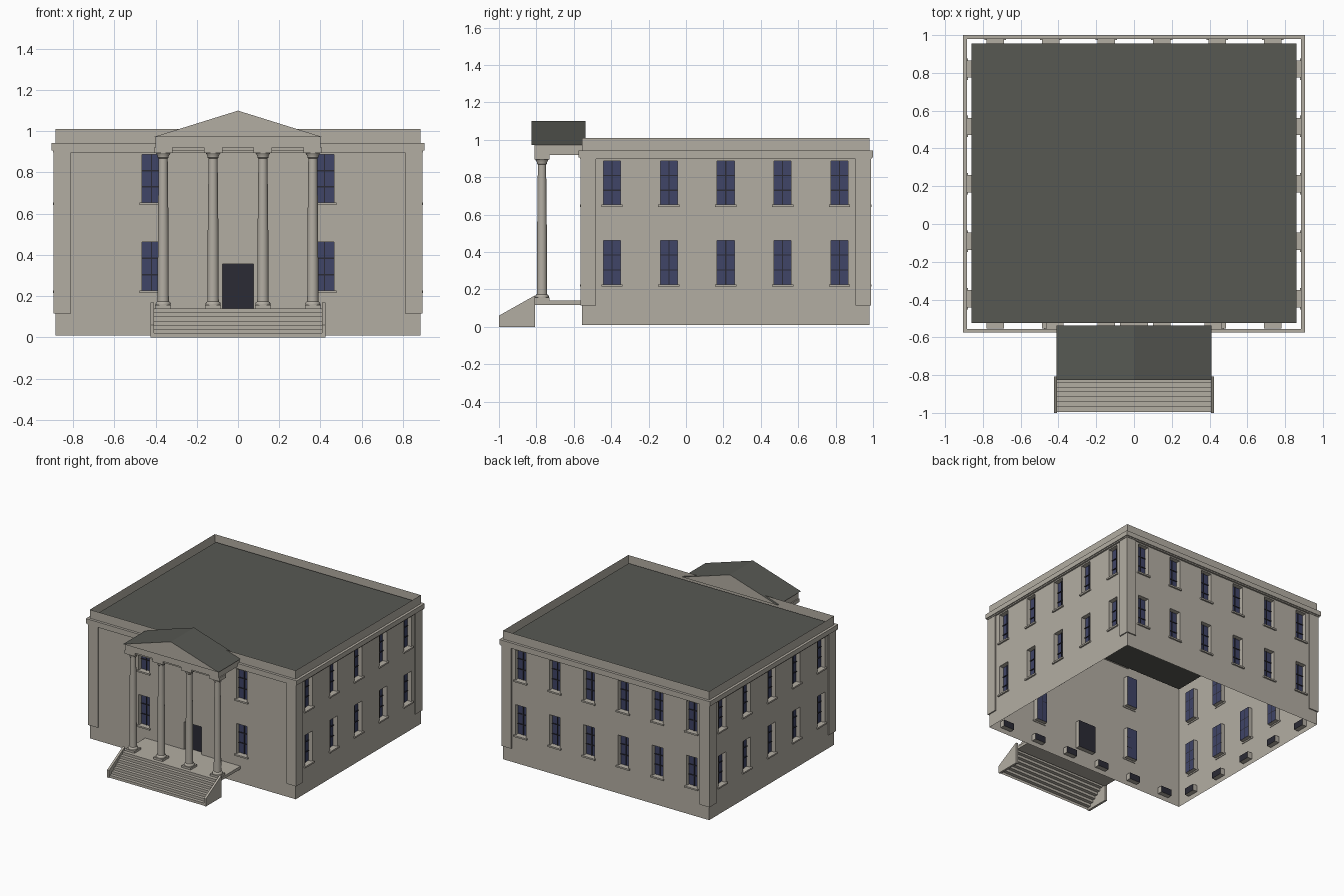
import bpy, bmesh, math
from mathutils import Matrix, Vector

cube = bpy.data.objects.get("Cube")
if cube:
    bpy.data.objects.remove(cube, do_unlink=True)


def material(name, r, g, b):
    m = bpy.data.materials.new(name)
    m.use_nodes = True
    m.diffuse_color = (r, g, b, 1)
    m.node_tree.nodes["Principled BSDF"].inputs["Base Color"].default_value = (r, g, b, 1)
    return m


STONE = material("pale stone", 0.45, 0.42, 0.365)
ROOF = material("dark roof", 0.095, 0.098, 0.086)
GLASS = material("blue glass", 0.05, 0.058, 0.135)
DARK = material("dark door", 0.024, 0.024, 0.036)


def finish(name, bm, mats, matrix=Matrix(), smooth=False):
    mesh = bpy.data.meshes.new(name)
    bm.to_mesh(mesh)
    bm.free()
    for m in mats:
        mesh.materials.append(m)
    ob = bpy.data.objects.new(name, mesh)
    ob.matrix_world = matrix
    bpy.context.collection.objects.link(ob)
    if smooth:
        bpy.ops.object.select_all(action="DESELECT")
        ob.select_set(True)
        bpy.context.view_layer.objects.active = ob
        bpy.ops.object.shade_smooth_by_angle(angle=math.radians(35))
    return ob


def box(bm, x0, x1, y0, y1, z0, z1):
    centre = Vector((x0 + x1, y0 + y1, z0 + z1)) / 2
    size = Matrix.Diagonal((abs(x1 - x0), abs(y1 - y0), abs(z1 - z0), 1))
    return bmesh.ops.create_cube(bm, size=1, matrix=Matrix.Translation(centre) @ size)["verts"]


def quad(bm, points, mat=0):
    f = bm.faces.new([bm.verts.new(p) for p in points])
    f.material_index = mat


def extrude_profile(bm, profile, axis_points):
    # Closed prism between two placements of the same outline
    a, b = [[bm.verts.new(place(*p)) for p in profile] for place in axis_points]
    faces = [bm.faces.new(a), bm.faces.new(b[::-1])]
    for i in range(len(a)):
        j = (i + 1) % len(a)
        faces.append(bm.faces.new((a[i], b[i], b[j], a[j])))
    bmesh.ops.recalc_face_normals(bm, faces=faces)
    return faces


# Main block dimensions
HALF_X, HALF_Y, MID_Y = 0.885, 0.7675, 0.2125
BOTTOM, PLINTH_TOP, TOP = 0.01, 0.115, 1.01
DEPTH = 0.035
ROWS = [(0.225, 0.463), (0.652, 0.887)]
WIN = 0.046


def facade(side, turn, a, b, columns, vents, door=False):
    """One wall, built facing -y and turned into place."""
    place = Matrix.Translation((0, MID_Y, 0)) @ Matrix.Rotation(turn, 4, "Z")
    windows = [(c - WIN, c + WIN, z0, z1) for c in columns for z0, z1 in ROWS]
    holes = [(w, 1) for w in windows]
    if door:
        holes.append(((-0.075, 0.075, 0.14, 0.355), 2))

    # Wall sheet with recessed openings
    bm = bmesh.new()
    us = sorted({-a, a} | {u for h, _ in holes for u in h[:2]})
    zs = sorted({BOTTOM, PLINTH_TOP, TOP} | {z for h, _ in holes for z in h[2:]})
    for u0, u1 in zip(us, us[1:]):
        for z0, z1 in zip(zs, zs[1:]):
            u, z = (u0 + u1) / 2, (z0 + z1) / 2
            if not any(h[0] < u < h[1] and h[2] < z < h[3] for h, _ in holes):
                quad(bm, [(u0, -b, z0), (u1, -b, z0), (u1, -b, z1), (u0, -b, z1)])
    for (u0, u1, z0, z1), mat in holes:
        rim = [(u0, z0), (u1, z0), (u1, z1), (u0, z1)]
        back = -b + DEPTH
        quad(bm, [(u, back, z) for u, z in rim], mat)
        for (ua, za), (ub, zb) in zip(rim, rim[1:] + rim[:1]):
            quad(bm, [(ua, -b, za), (ub, -b, zb), (ub, back, zb), (ua, back, za)])
    bmesh.ops.remove_doubles(bm, verts=bm.verts, dist=1e-5)
    finish(side + "_wall", bm, [STONE, GLASS, DARK], place)

    # Window bars: one upright, two crossbars
    bm = bmesh.new()
    y0, y1 = -b + DEPTH - 0.006, -b + DEPTH
    for u0, u1, z0, z1 in windows:
        u = (u0 + u1) / 2
        box(bm, u - 0.003, u + 0.003, y0, y1, z0, z1)
        for k in (1, 2):
            z = z0 + (z1 - z0) * k / 3
            box(bm, u0, u1, y0, y1, z - 0.003, z + 0.003)
    finish(side + "_window_bars", bm, [DARK], place)

    # Sills
    bm = bmesh.new()
    for u0, u1, z0, z1 in windows:
        box(bm, u0 - 0.011, u1 + 0.011, -b - 0.012, -b + 0.005, z0 - 0.01, z0 + 0.002)
    finish(side + "_sills", bm, [STONE], place)

    # Corner pilasters and cornice
    bm = bmesh.new()
    for s in (-1, 1):
        box(bm, s * (a - 0.075), s * (a + 0.009), -b - 0.009, -b, PLINTH_TOP, 0.905)
    finish(side + "_pilasters", bm, [STONE], place)
    bm = bmesh.new()
    box(bm, -a - 0.02, a + 0.02, -b - 0.02, -b, 0.906, 0.943)
    box(bm, -a - 0.013, a + 0.013, -b - 0.013, -b, 0.897, 0.906)
    finish(side + "_cornice", bm, [STONE], place)

    # Basement window boxes behind the plinth
    bm = bmesh.new()
    for u in vents:
        box(bm, u - WIN, u + WIN, -b + 0.002, -b + 0.04, 0.045, 0.095)
    bm.normal_update()
    for f in bm.faces:
        f.material_index = 1 if f.normal.y > 0.5 else 0
    finish(side + "_basement_windows", bm, [STONE, DARK], place)


long_bays = [s * u for s in (-1, 1) for u in (0.147, 0.441, 0.735)]
side_bays = [0.304 * k for k in range(-2, 3)]
facade("front", 0, HALF_X, HALF_Y, (-0.42, 0.42), long_bays, door=True)
facade("left", math.pi / 2, HALF_Y, HALF_X, side_bays, side_bays)
facade("back", math.pi, HALF_X, HALF_Y, long_bays, long_bays)
facade("right", -math.pi / 2, HALF_Y, HALF_X, side_bays, side_bays)

# Flat main roof
bm = bmesh.new()
box(bm, -0.86, 0.86, -0.525, 0.955, 0.958, 0.964)
finish("main_roof", bm, [ROOF])

# Portico floor
bm = bmesh.new()
box(bm, -0.41, 0.41, -0.815, -0.555, 0.118, 0.14)
finish("portico_floor", bm, [STONE])

# Columns: turned shaft with square plinth and cap
PROFILE = [(0.036, 0.155), (0.037, 0.163), (0.034, 0.17), (0.028, 0.174), (0.027, 0.2),
           (0.026, 0.5), (0.022, 0.868), (0.027, 0.872), (0.027, 0.88), (0.036, 0.895)]
COLUMN_Y, SIDES = -0.77, 16
for n, x in enumerate((-0.363, -0.121, 0.121, 0.363), 1):
    bm = bmesh.new()
    rings = []
    for r, z in PROFILE:
        angles = [2 * math.pi * k / SIDES for k in range(SIDES)]
        rings.append([bm.verts.new((r * math.cos(t), r * math.sin(t), z)) for t in angles])
    for low, high in zip(rings, rings[1:]):
        for k in range(SIDES):
            j = (k + 1) % SIDES
            bm.faces.new((low[k], low[j], high[j], high[k]))
    box(bm, -0.039, 0.039, -0.039, 0.039, 0.14, 0.156)
    box(bm, -0.045, 0.045, -0.04, 0.04, 0.894, 0.921)
    finish(f"column_{n}", bm, [STONE], Matrix.Translation((x, COLUMN_Y, 0)), smooth=True)

# Entablature with lowered beams between the columns
bm = bmesh.new()
box(bm, -0.4, 0.4, -0.81, -0.555, 0.92, 0.974)
for x in (-0.242, 0, 0.242):
    box(bm, x - 0.082, x + 0.082, -0.8, -0.74, 0.906, 0.922)
finish("entablature", bm, [STONE])

# Pediment with dark slopes
bm = bmesh.new()
extrude_profile(bm, [(-0.41, 0.972), (0.41, 0.972), (0, 1.1)],
                [lambda x, z: (x, -0.825, z), lambda x, z: (x, -0.538, z)])
for f in bm.faces:
    f.material_index = 1 if f.normal.z > 0.5 else 0
finish("pediment", bm, [STONE, ROOF])

# Open flight of steps
STEPS, FRONT, REAR = 7, -0.995, -0.812
bm = bmesh.new()
run, rise = (REAR - FRONT) / STEPS, 0.14 / STEPS
for k in range(STEPS):
    y, z = FRONT + run * k, rise * k
    for (ya, za), (yb, zb) in (((y, z), (y, z + rise)), ((y, z + rise), (y + run, z + rise))):
        quad(bm, [(-0.41, ya, za), (0.41, ya, za), (0.41, yb, zb), (-0.41, yb, zb)])
bmesh.ops.remove_doubles(bm, verts=bm.verts, dist=1e-5)
finish("steps", bm, [STONE])

# Sloping side walls of the steps
for name, s in (("left", 1), ("right", -1)):
    bm = bmesh.new()
    extrude_profile(bm, [(-1, 0), (-0.808, 0), (-0.808, 0.168), (-1, 0.06)],
                    [lambda y, z: (s * 0.407, y, z), lambda y, z: (s * 0.424, y, z)])
    finish(name + "_step_wall", bm, [STONE])
